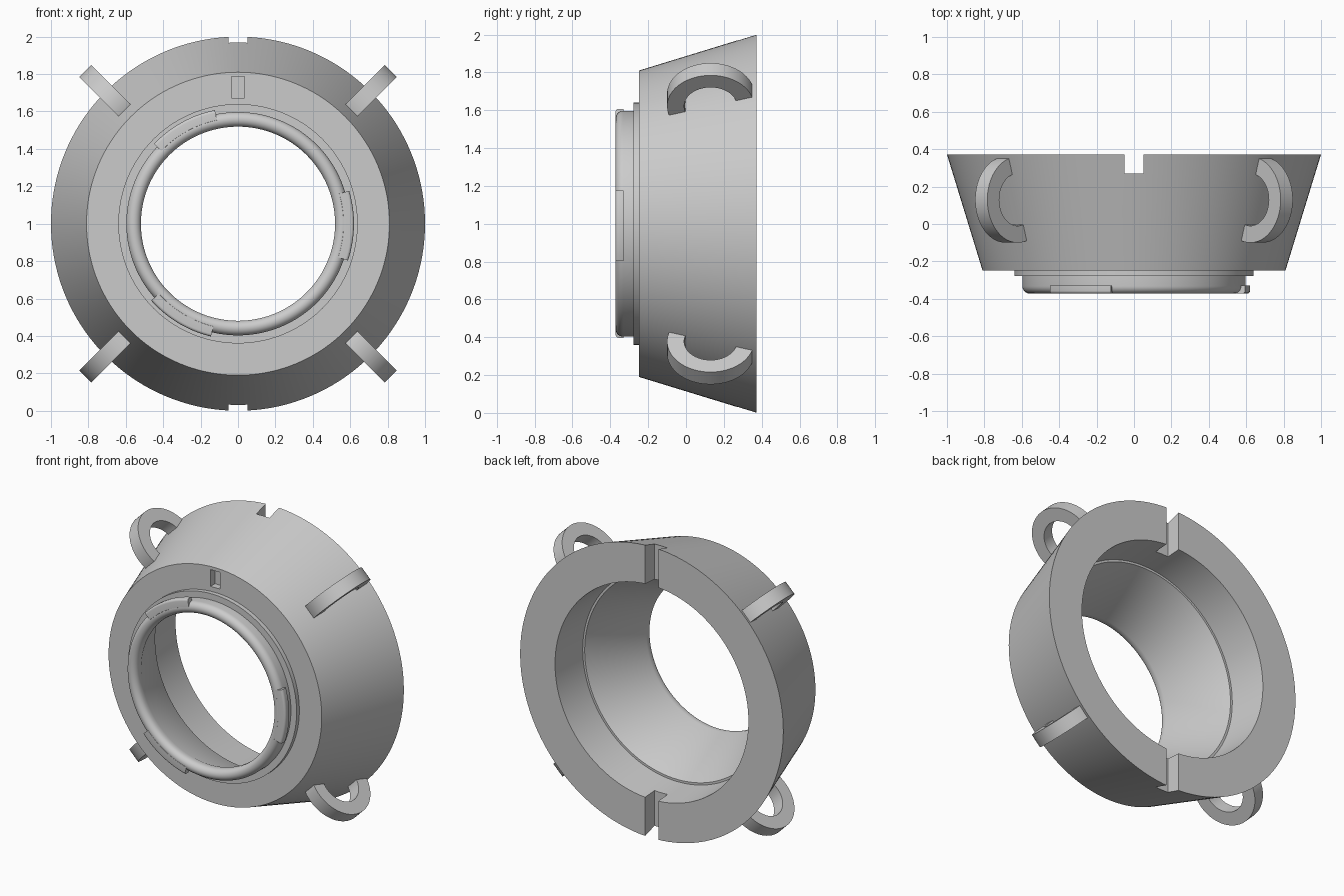
import bpy, bmesh, math
from mathutils import Matrix, Vector

if "Cube" in bpy.data.objects:
    bpy.data.objects.remove(bpy.data.objects["Cube"])

grey = bpy.data.materials.new("plain grey")
grey.diffuse_color = (0.6, 0.6, 0.6, 1)
grey.use_nodes = True
grey.node_tree.nodes["Principled BSDF"].inputs["Base Color"].default_value = grey.diffuse_color
CENTRE = Matrix.Translation((0, 0, 1))


def finish(name, bm, matrix):
    bm.transform(matrix)
    bmesh.ops.recalc_face_normals(bm, faces=bm.faces)
    mesh = bpy.data.meshes.new(name)
    bm.to_mesh(mesh)
    bm.free()
    mesh.materials.append(grey)
    obj = bpy.data.objects.new(name, mesh)
    bpy.context.collection.objects.link(obj)
    return obj


def sweep(name, profile, start=0, end=360, steps=144, matrix=CENTRE):
    """Turn a closed (radius, y) profile about the y axis, in degrees."""
    bm = bmesh.new()
    full = end - start == 360
    rings = []
    for i in range(steps if full else steps + 1):
        a = math.radians(start + (end - start) * i / steps)
        rings.append([bm.verts.new((r * math.cos(a), y, r * math.sin(a)))
                      for r, y in profile])
    n = len(profile)
    for i in range(steps):
        p, q = rings[i], rings[(i + 1) % len(rings)]
        for j in range(n):
            k = (j + 1) % n
            bm.faces.new((p[j], p[k], q[k], q[j]))
    if not full:
        bm.faces.new(rings[0])
        bm.faces.new(rings[-1])
    return finish(name, bm, matrix)


def arc(cx, cy, rx, ry, a0, a1, n):
    return [(cx + rx * math.cos(math.radians(a0 + (a1 - a0) * i / n)),
             cy + ry * math.sin(math.radians(a0 + (a1 - a0) * i / n)))
            for i in range(n + 1)]


def box(name, centre, size):
    bm = bmesh.new()
    bmesh.ops.create_cube(bm, size=1)
    return finish(name, bm, Matrix.Translation(centre) @ Matrix.Diagonal((*size, 1)))


# Conical body with stepped bore, front flange and rounded mouth
profile = [(0.735, 0.372), (1.0, 0.372), (0.81, -0.248), (0.64, -0.248),
           (0.64, -0.278), (0.597, -0.278)]
profile += arc(0.558, -0.332, 0.039, 0.04, 0, -180, 14)
profile += [(0.519, -0.31), (0.70, 0.10), (0.715, 0.10)]
body = sweep("body", profile)

# Back wall notches and the index pocket on the front face
cutters = [box("notch_cutter_" + n, (0, 0.37, 1 + s * 0.85), (0.1, 0.2, 0.5))
           for n, s in (("top", 1), ("bottom", -1))]
cutters.append(box("pocket_cutter", (0, -0.25, 1.73), (0.07, 0.1, 0.115)))
for c in cutters:
    c.hide_render = True
    mod = body.modifiers.new(c.name, 'BOOLEAN')
    mod.operation = 'DIFFERENCE'
    mod.solver = 'EXACT'
    mod.object = c
graph = bpy.context.evaluated_depsgraph_get()
body.data = bpy.data.meshes.new_from_object(body.evaluated_get(graph))
body.modifiers.clear()
for c in cutters:
    bpy.data.objects.remove(c)

# Three bayonet tabs around the mouth
tab = [(0.57, -0.33), (0.62, -0.33)] + arc(0.605, -0.357, 0.015, 0.015, 0, -90, 4)
tab += [(0.565, -0.372), (0.555, -0.36)]
for i in range(3):
    mid = -1 + 120 * i
    sweep(f"bayonet_tab_{i + 1}", tab, mid - 17.5, mid + 17.5, 16)

# Four half-ring lugs, seated along the slope of the cone
section = [(0.14, -0.046), (0.23, -0.046), (0.23, 0.046), (0.14, 0.046)]
for i in range(4):
    t = math.radians(45 + 90 * i)
    out = Vector((math.cos(t), 0, math.sin(t)))
    side = Vector((-math.sin(t), 0, math.cos(t)))
    frame = Matrix((Vector((0, 1, 0)), side, out)).transposed().to_4x4()
    place = Matrix.Translation(Vector((0, 0.13, 1)) + out * 0.925) @ frame
    sweep(f"strap_lug_{i + 1}", section, 12, 202, 36, place)

# Smooth shading with crisp edges
for obj in bpy.context.collection.objects:
    obj.select_set(True)
bpy.context.view_layer.objects.active = body
bpy.ops.object.shade_smooth_by_angle(angle=math.radians(30))
